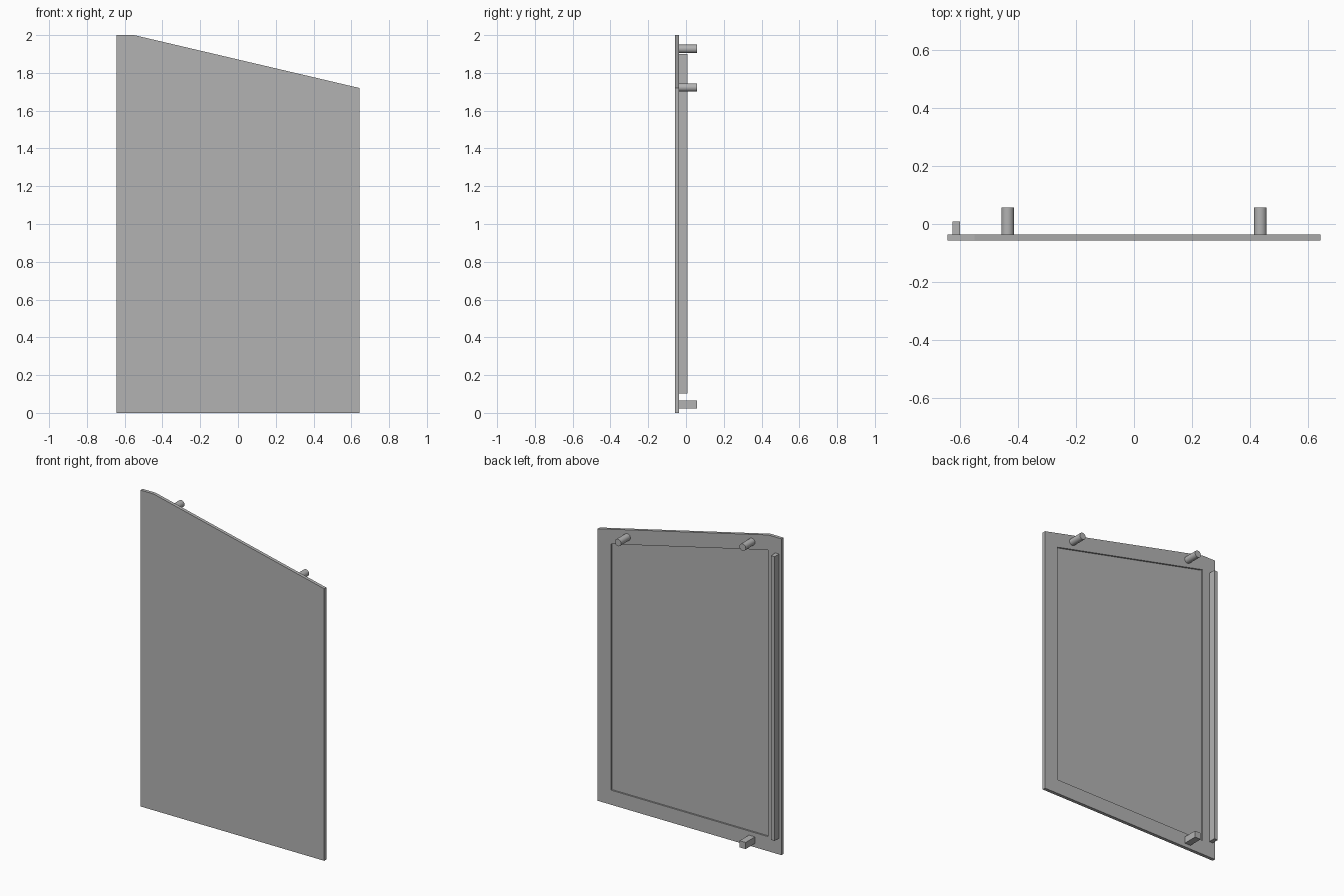
import bpy, bmesh
from math import radians

cube = bpy.data.objects.get("Cube")
if cube:
    bpy.data.objects.remove(cube, do_unlink=True)

grey = bpy.data.materials.new("plain grey")
grey.use_nodes = True
grey.diffuse_color = (0.45, 0.45, 0.45, 1)
grey.node_tree.nodes["Principled BSDF"].inputs["Base Color"].default_value = grey.diffuse_color

FRONT, BACK = -0.057, -0.036   # faces of the panel
PEG_END = 0.057


def prism(name, outline, y0, y1):
    """Extrude an x-z outline from y0 to y1."""
    bm = bmesh.new()
    face = bm.faces.new([bm.verts.new((x, y0, z)) for x, z in outline])
    new = bmesh.ops.extrude_face_region(bm, geom=[face])["geom"]
    verts = [v for v in new if isinstance(v, bmesh.types.BMVert)]
    bmesh.ops.translate(bm, verts=verts, vec=(0, y1 - y0, 0))
    bmesh.ops.recalc_face_normals(bm, faces=bm.faces)
    mesh = bpy.data.meshes.new(name)
    bm.to_mesh(mesh)
    bm.free()
    mesh.materials.append(grey)
    obj = bpy.data.objects.new(name, mesh)
    bpy.context.collection.objects.link(obj)
    return obj


def box(name, x0, x1, z0, z1, y1):
    return prism(name, [(x0, z0), (x1, z0), (x1, z1), (x0, z1)], BACK, y1)


# Door panel with a sloping top
panel = prism("door_panel", [(-0.643, 0), (0.643, 0), (0.643, 1.72),
                             (-0.55, 2), (-0.643, 2)], FRONT, BACK)

# Shallow recess in the back, its top parallel to the slope
cutter = prism("recess_cutter", [(-0.55, 0.092), (0.55, 0.092),
                                 (0.55, 1.648), (-0.55, 1.905)], BACK - 0.01, BACK + 0.05)
cutter.hide_render = True
cut = panel.modifiers.new("recess", "BOOLEAN")
cut.operation = "DIFFERENCE"
cut.solver = "EXACT"
cut.object = cutter
bpy.context.view_layer.objects.active = panel
bpy.ops.object.modifier_apply(modifier=cut.name)
bpy.data.objects.remove(cutter, do_unlink=True)

# Upright rail and lower block on the back
box("edge_rail", -0.626, -0.6, 0.103, 1.9, 0.009)
box("lower_block", -0.457, -0.415, 0.024, 0.066, PEG_END)

# Round pegs below the sloping top
for name, x, z in (("right_peg", -0.436, 1.927), ("left_peg", 0.436, 1.723)):
    bpy.ops.mesh.primitive_cylinder_add(
        vertices=32, radius=0.022, depth=PEG_END - BACK,
        location=(x, (PEG_END + BACK) / 2, z), rotation=(radians(90), 0, 0))
    peg = bpy.context.object
    peg.name = name
    peg.data.materials.append(grey)
    bpy.ops.object.shade_smooth_by_angle(angle=radians(30))
